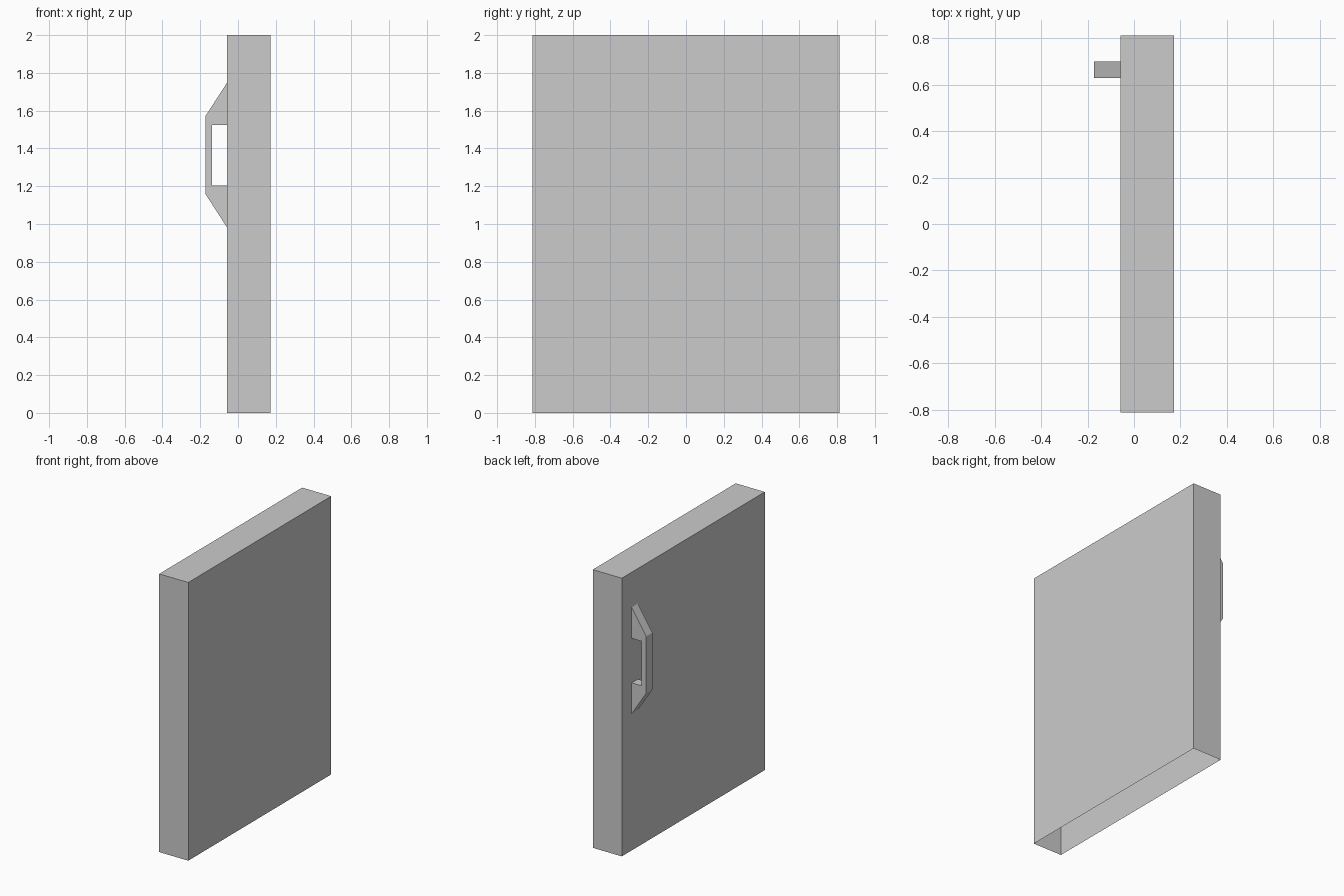
import bpy
import bmesh

cube = bpy.data.objects.get("Cube")
if cube:
    bpy.data.objects.remove(cube, do_unlink=True)

GREY = (0.6, 0.6, 0.6, 1.0)
grey = bpy.data.materials.new("plain grey")
grey.use_nodes = True
grey.diffuse_color = GREY
grey.node_tree.nodes["Principled BSDF"].inputs["Base Color"].default_value = GREY


def extrude_profile(name, profile, offset, skip=None):
    """Extrude a closed profile along an offset; skip drops faces by their normal."""
    bm = bmesh.new()
    face = bm.faces.new([bm.verts.new(p) for p in profile])
    result = bmesh.ops.extrude_face_region(bm, geom=[face], use_keep_orig=True)
    moved = [g for g in result["geom"] if isinstance(g, bmesh.types.BMVert)]
    bmesh.ops.translate(bm, verts=moved, vec=offset)
    bmesh.ops.recalc_face_normals(bm, faces=bm.faces)
    if skip:
        unwanted = [f for f in bm.faces if skip(f)]
        bmesh.ops.delete(bm, geom=unwanted, context="FACES_ONLY")
    mesh = bpy.data.meshes.new(name)
    bm.to_mesh(mesh)
    bm.free()
    mesh.materials.append(grey)
    obj = bpy.data.objects.new(name, mesh)
    bpy.context.collection.objects.link(obj)
    return obj


BACK, FRONT = -0.058, 0.173   # panel thickness along x
HALF = 0.812                  # half the panel width along y

# Door panel: a thin shell that is open underneath
extrude_profile(
    "door_panel",
    [(BACK, -HALF, 0), (FRONT, -HALF, 0), (FRONT, HALF, 0), (BACK, HALF, 0)],
    (0, 0, 2),
    skip=lambda f: f.normal.z < -0.9,
)

# Pull handle: mirrored bracket profile about its middle height
MIDDLE = 1.365
upper = [(BACK, 0.16), (BACK, 0.383), (-0.173, 0.205)]
inner = (-0.138, 0.16)
half = [inner] + upper
outline = half + [(x, -z) for x, z in reversed(half)]
extrude_profile(
    "door_handle",
    [(x, 0.63, MIDDLE + z) for x, z in outline],
    (0, 0.07, 0),
)
